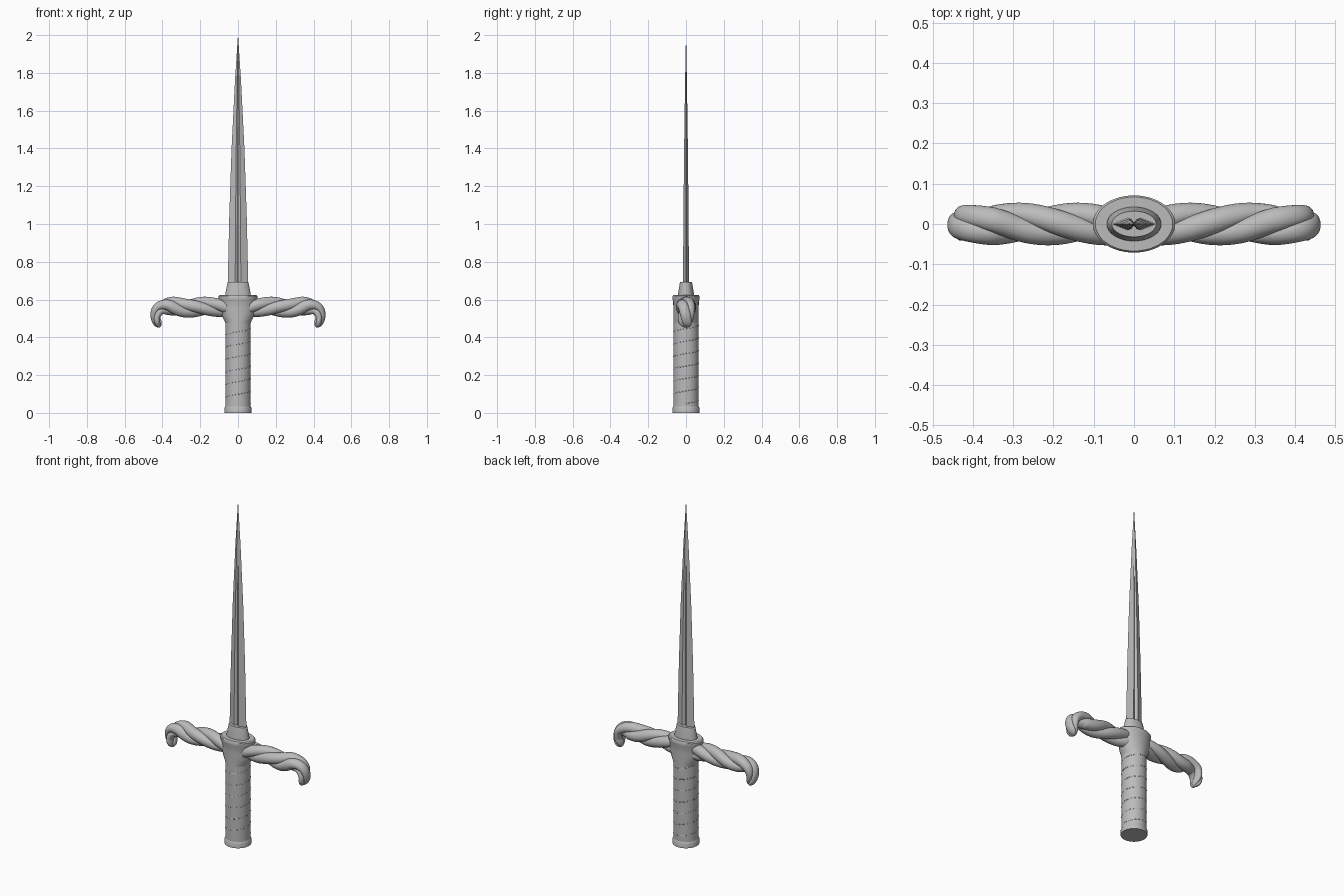
import bpy, bmesh, math
from mathutils import Vector
from mathutils.geometry import interpolate_bezier

cube = bpy.data.objects.get("Cube")
if cube:
    bpy.data.objects.remove(cube)

steel = bpy.data.materials.new("grey_steel")
steel.use_nodes = True
GREY = (0.5, 0.5, 0.5, 1)
steel.diffuse_color = GREY
steel.node_tree.nodes["Principled BSDF"].inputs["Base Color"].default_value = GREY


def loft(name, rings, angle=35, smooth=True):
    """Skin equal-length closed rings and cap both ends."""
    bm = bmesh.new()
    loops = [[bm.verts.new(p) for p in ring] for ring in rings]
    n = len(loops[0])
    for a, b in zip(loops, loops[1:]):
        for i in range(n):
            j = (i + 1) % n
            bm.faces.new((a[i], a[j], b[j], b[i]))
    bm.faces.new(loops[0][::-1])
    bm.faces.new(loops[-1])
    bmesh.ops.recalc_face_normals(bm, faces=bm.faces)
    mesh = bpy.data.meshes.new(name)
    bm.to_mesh(mesh)
    bm.free()
    ob = bpy.data.objects.new(name, mesh)
    bpy.context.collection.objects.link(ob)
    mesh.materials.append(steel)
    if smooth:
        bpy.ops.object.select_all(action='DESELECT')
        ob.select_set(True)
        bpy.context.view_layer.objects.active = ob
        bpy.ops.object.shade_smooth_by_angle(angle=math.radians(angle))
    return ob


def ellipse(rx, ry, z, n=48):
    return [(rx * math.cos(t), ry * math.sin(t), z)
            for t in (2 * math.pi * i / n for i in range(n))]


def turned(name, profile):
    return loft(name, [ellipse(*row) for row in profile])


# Handle parts: each row is half width, half depth, height
turned("pommel_ring", [(0.071, 0.071, 0), (0.071, 0.071, 0.026), (0.067, 0.067, 0.034)])
turned("grip", [(0.067, 0.067, 0.02), (0.067, 0.067, 0.49)])
turned("guard_block", [(0.067, 0.067, 0.475), (0.073, 0.067, 0.49), (0.086, 0.067, 0.515),
                       (0.093, 0.067, 0.55), (0.096, 0.068, 0.59), (0.102, 0.071, 0.6),
                       (0.102, 0.071, 0.618), (0.096, 0.067, 0.624)])
turned("blade_collar", [(0.068, 0.043, 0.615), (0.067, 0.042, 0.632), (0.055, 0.032, 0.692)])

# Thin wire wound around the grip, barely standing out from it
wire = bpy.data.curves.new("grip_wire", 'CURVE')
wire.dimensions = '3D'
wire.bevel_depth = 0.0025
wire.bevel_resolution = 1
spline = wire.splines.new('POLY')
STEPS, TURNS, PITCH = 30, 6.5, 0.066
count = int(STEPS * TURNS)
spline.points.add(count)
for i, p in enumerate(spline.points):
    t = 2 * math.pi * i / STEPS
    p.co = (0.0658 * math.cos(t), 0.0658 * math.sin(t), 0.05 + PITCH * i / STEPS, 1)
wire.materials.append(steel)
bpy.context.collection.objects.link(bpy.data.objects.new("grip_wire", wire))


# Blade: two sharp edges with a hollow running down the middle of each face
def blade_ring(z, w, t):
    half = [(1, 0), (0.28, 1), (0.14, 0.8), (0, 0.28), (-0.14, 0.8), (-0.28, 1)]
    return [(s * x * w, s * y * t, z) for s in (1, -1) for x, y in half]


loft("blade", [blade_ring(*row) for row in (
    (0.66, 0.055, 0.016), (1.05, 0.046, 0.0135), (1.4, 0.034, 0.01),
    (1.75, 0.0165, 0.005), (2, 0.0004, 0.0003))], smooth=False)

# Guard arms: three twisted strands swept along a path that hooks down
bends = [(0.06, 0.56), (0.18, 0.562), (0.29, 0.556), (0.37, 0.566), (0.418, 0.55),
         (0.434, 0.505), (0.416, 0.452)]
knots = [Vector((x, 0, z)) for x, z in bends]
path = []
for i in range(len(knots) - 1):
    a, b = knots[i], knots[i + 1]
    ta = (b - knots[max(i - 1, 0)]) / 6
    tb = (knots[min(i + 2, len(knots) - 1)] - a) / 6
    path += interpolate_bezier(a, a + ta, b - tb, b, 13)[:-1]
path.append(knots[-1])

lengths = [0]
for a, b in zip(path, path[1:]):
    lengths.append(lengths[-1] + (b - a).length)
total = lengths[-1]


def arm(name, side):
    rings, n, strands, pitch = [], 60, 3, 0.44
    for k, c in enumerate(path):
        tangent = (path[min(k + 1, len(path) - 1)] - path[max(k - 1, 0)]).normalized()
        normal = Vector((-tangent.z, 0, tangent.x))
        s = lengths[k]
        u = s / total
        # Thickness shrinks into the hook and closes at its tip
        hook = min(max((u - 0.62) / 0.28, 0), 1)
        close = math.sqrt(max(1 - max((u - 0.9) / 0.1, 0) ** 2, 0.01))
        flat, wide = (1 - 0.5 * hook) * close, (1 - 0.2 * hook) * close
        twist = 2 * math.pi * (s - 0.08) / pitch
        ring = []
        for i in range(n):
            a = 2 * math.pi * i / n + twist
            r = 0.037 + 0.016 * abs(math.cos(strands * (a - twist - math.pi / 2) / 2)) ** 0.8
            p = c + normal * (r * flat * math.cos(a))
            ring.append((side * p.x, r * wide * math.sin(a), p.z))
        rings.append(ring)
    return loft(name, rings, angle=40)


arm("left_guard_arm", 1)
arm("right_guard_arm", -1)
